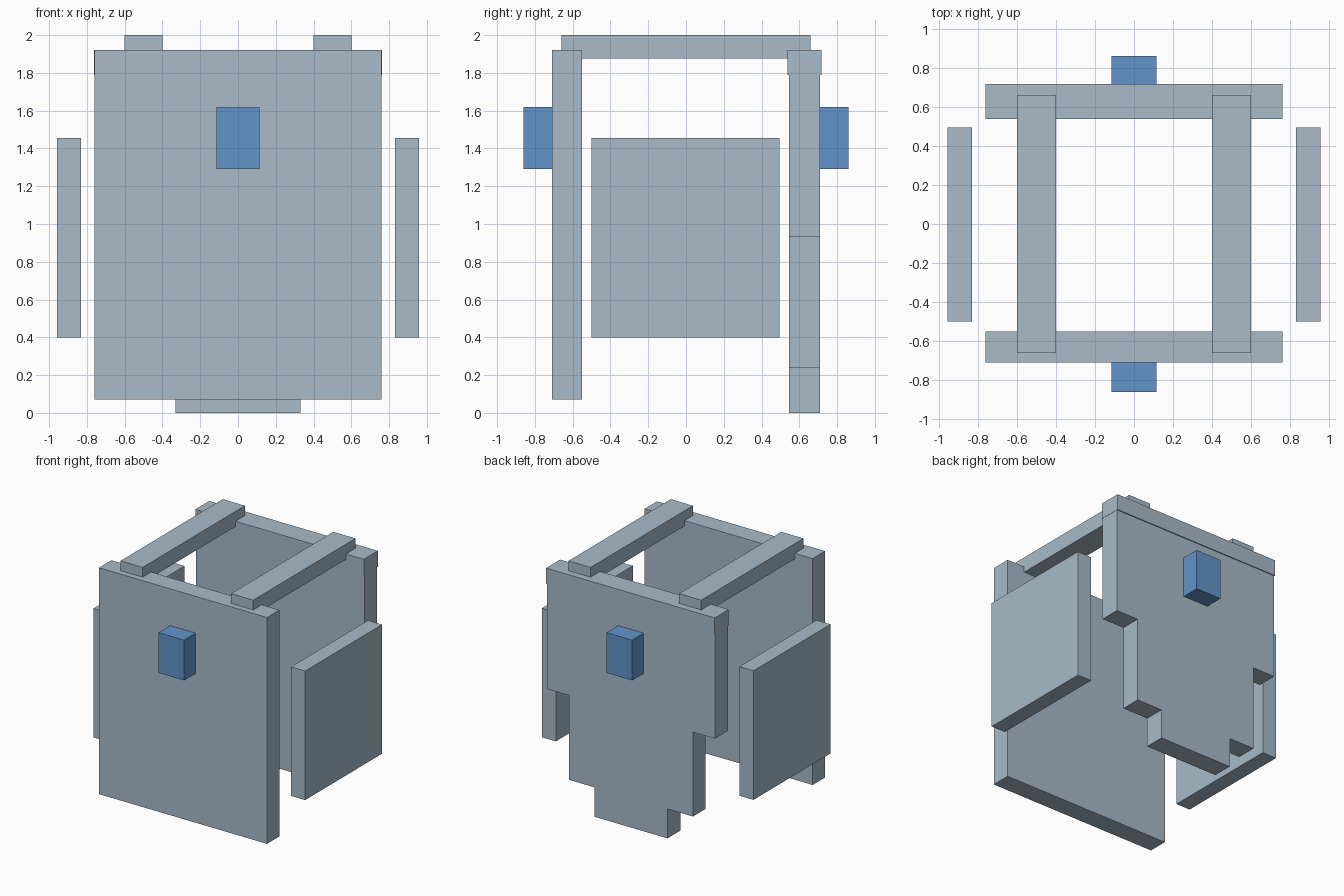
import bpy
import bmesh

cube = bpy.data.objects.get("Cube")
if cube:
    bpy.data.objects.remove(cube, do_unlink=True)


def material(name, rgb):
    mat = bpy.data.materials.new(name)
    mat.use_nodes = True
    color = (*rgb, 1.0)
    mat.diffuse_color = color
    mat.node_tree.nodes["Principled BSDF"].inputs["Base Color"].default_value = color
    return mat


GREY = material("pale blue grey", (0.392, 0.497, 0.584))
BLUE = material("blue", (0.122, 0.296, 0.597))


def slab(name, outline, y0, y1, mat):
    """Extrude an outline of (x, z) points from y0 to y1."""
    bm = bmesh.new()
    face = bm.faces.new([bm.verts.new((x, y0, z)) for x, z in outline])
    made = bmesh.ops.extrude_face_region(bm, geom=[face])["geom"]
    moved = [v for v in made if isinstance(v, bmesh.types.BMVert)]
    bmesh.ops.translate(bm, verts=moved, vec=(0, y1 - y0, 0))
    bmesh.ops.recalc_face_normals(bm, faces=bm.faces)
    mesh = bpy.data.meshes.new(name)
    bm.to_mesh(mesh)
    bm.free()
    mesh.materials.append(mat)
    obj = bpy.data.objects.new(name, mesh)
    bpy.context.collection.objects.link(obj)
    return obj


def box(name, x, y, z, mat=GREY):
    """Box given by its (low, high) range on each axis."""
    outline = [(x[0], z[0]), (x[1], z[0]), (x[1], z[1]), (x[0], z[1])]
    return slab(name, outline, y[0], y[1], mat)


# Front panel
box("front_panel", (-0.76, 0.76), (-0.71, -0.55), (0.07, 1.92))

# Back panel, stepping inwards towards the bottom
half = [(0.33, 0.0), (0.33, 0.24), (0.56, 0.24), (0.56, 0.93), (0.76, 0.93), (0.76, 1.9)]
slab("back_panel", half + [(-x, z) for x, z in reversed(half)], 0.545, 0.71, GREY)
box("back_top_band", (-0.762, 0.762), (0.537, 0.718), (1.79, 1.92))

# Shoulder straps and side panels
for side, s in (("left", 1), ("right", -1)):
    box(side + "_shoulder_strap", sorted((s * 0.40, s * 0.60)), (-0.66, 0.66), (1.875, 2.0))
    box(side + "_side_panel", sorted((s * 0.83, s * 0.957)), (-0.5, 0.495), (0.40, 1.455))

# Blue blocks on the front and back
box("front_block", (-0.115, 0.115), (-0.86, -0.71), (1.29, 1.62), BLUE)
box("back_block", (-0.115, 0.115), (0.71, 0.86), (1.29, 1.62), BLUE)
